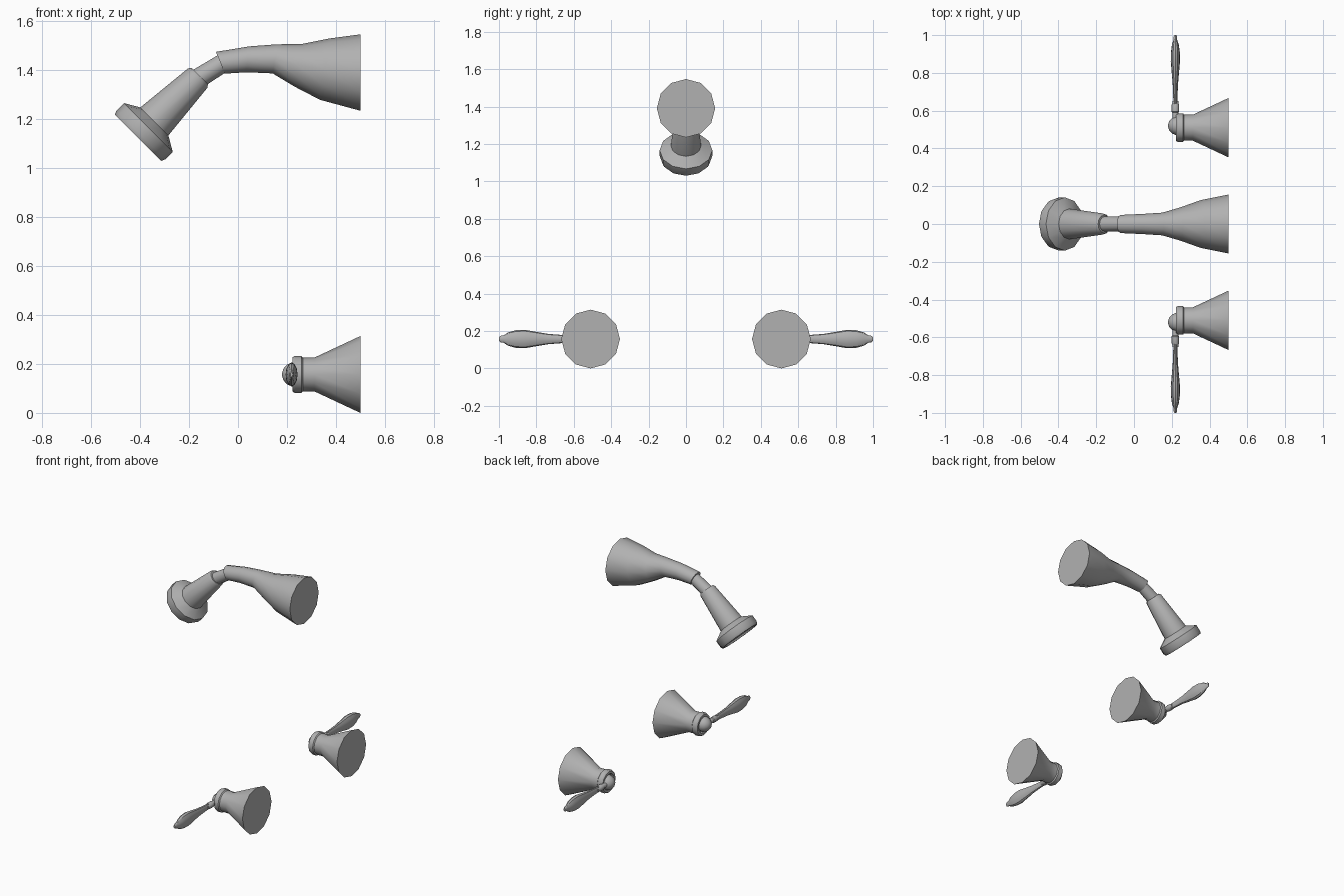
import bpy, bmesh, math
from mathutils import Vector

if "Cube" in bpy.data.objects:
    bpy.data.objects.remove(bpy.data.objects["Cube"])

SIDES = 12
Y = Vector((0, 1, 0))

# Dark grey metal
metal = bpy.data.materials.new("dark_grey_metal")
metal.diffuse_color = (.44, .44, .44, 1)
metal.use_nodes = True
metal.node_tree.nodes["Principled BSDF"].inputs["Base Color"].default_value = metal.diffuse_color


def loft(name, rings, sides=SIDES):
    """Skin a capped tube through rings given as (centre, half-axis a, half-axis b)."""
    bm = bmesh.new()
    loops = []
    for c, a, b in rings:
        loops.append([bm.verts.new(Vector(c) + a * math.cos(t) + b * math.sin(t))
                      for t in (2 * math.pi * i / sides for i in range(sides))])
    for p, q in zip(loops, loops[1:]):
        for i in range(sides):
            j = (i + 1) % sides
            bm.faces.new((p[i], p[j], q[j], q[i]))
    bm.faces.new(loops[0])
    bm.faces.new(loops[-1])
    bmesh.ops.recalc_face_normals(bm, faces=bm.faces)
    mesh = bpy.data.meshes.new(name)
    bm.to_mesh(mesh)
    bm.free()
    mesh.materials.append(metal)
    ob = bpy.data.objects.new(name, mesh)
    bpy.context.collection.objects.link(ob)
    bpy.ops.object.select_all(action='DESELECT')
    ob.select_set(True)
    bpy.context.view_layer.objects.active = ob
    bpy.ops.object.shade_smooth_by_angle(angle=math.radians(32))
    return ob


def turned(name, origin, axis, up, profile, flat=1.0, sides=SIDES):
    """Lathe (distance along axis, radius) pairs; flat squeezes the second half-axis."""
    axis, up = Vector(axis).normalized(), Vector(up).normalized()
    side = axis.cross(up)
    return loft(name, [(Vector(origin) + axis * t, up * r, side * r * flat)
                       for t, r in profile], sides)


# Shower arm: each ring is (x, z, radius, tilt in degrees)
arm = [(.5, 1.391, .156, 0), (.355, 1.405, .127, -9), (.245, 1.421, .088, -10),
       (.15, 1.447, .060, -8), (.04, 1.445, .053, -5), (-.072, 1.431, .048, 22)]
loft("shower_arm", [((x, 0, z),
                     Vector((-math.sin(math.radians(k)), 0, math.cos(math.radians(k)))) * r,
                     Y * r) for x, z, r, k in arm])

# Neck joining arm and head
turned("neck", (-.055, 0, 1.434), (-.85, 0, -.53), (-.53, 0, .85),
       [(0, .038), (.135, .041)])

# Shower head with a recessed spray face, tilted 45 degrees
turned("shower_head", (-.165, 0, 1.368), (-1, 0, -1), (-1, 0, 1),
       [(-.012, .048), (0, .056), (.25, .081), (.285, .141), (.328, .141),
        (.344, .134), (.344, .120), (.333, .114)])

# Two mirrored valves: bell with collar, ball hub and flattened lever
for s, tag in ((1, "back"), (-1, "front")):
    y, z = s * .51, .157
    turned("valve_bell_" + tag, (.5, y, z), (-1, 0, 0), (0, 0, 1),
           [(0, .157), (.188, .069), (.235, .069), (.241, .076), (.268, .076),
            (.277, .070), (.277, .055), (.262, .050)])
    turned("ball_hub_" + tag, (.23, y + s * .01, z), (-1, 0, 0), (0, 0, 1),
           [(.05 * math.sin(math.radians(a)), .05 * math.cos(math.radians(a)))
            for a in (-40, -15, 10, 35, 60, 80)])
    turned("lever_collar_" + tag, (.219, y, z), (0, s, 0), (0, 0, 1),
           [(.03, .016), (.08, .016), (.085, .020), (.12, .020), (.128, .016), (.14, .016)])
    turned("lever_" + tag, (.219, y, z), (0, s, 0), (0, 0, 1),
           [(.125, .021), (.17, .023), (.23, .028), (.30, .040), (.35, .049), (.40, .047),
            (.44, .036), (.465, .020), (.482, .017), (.49, .010)], flat=.5)
